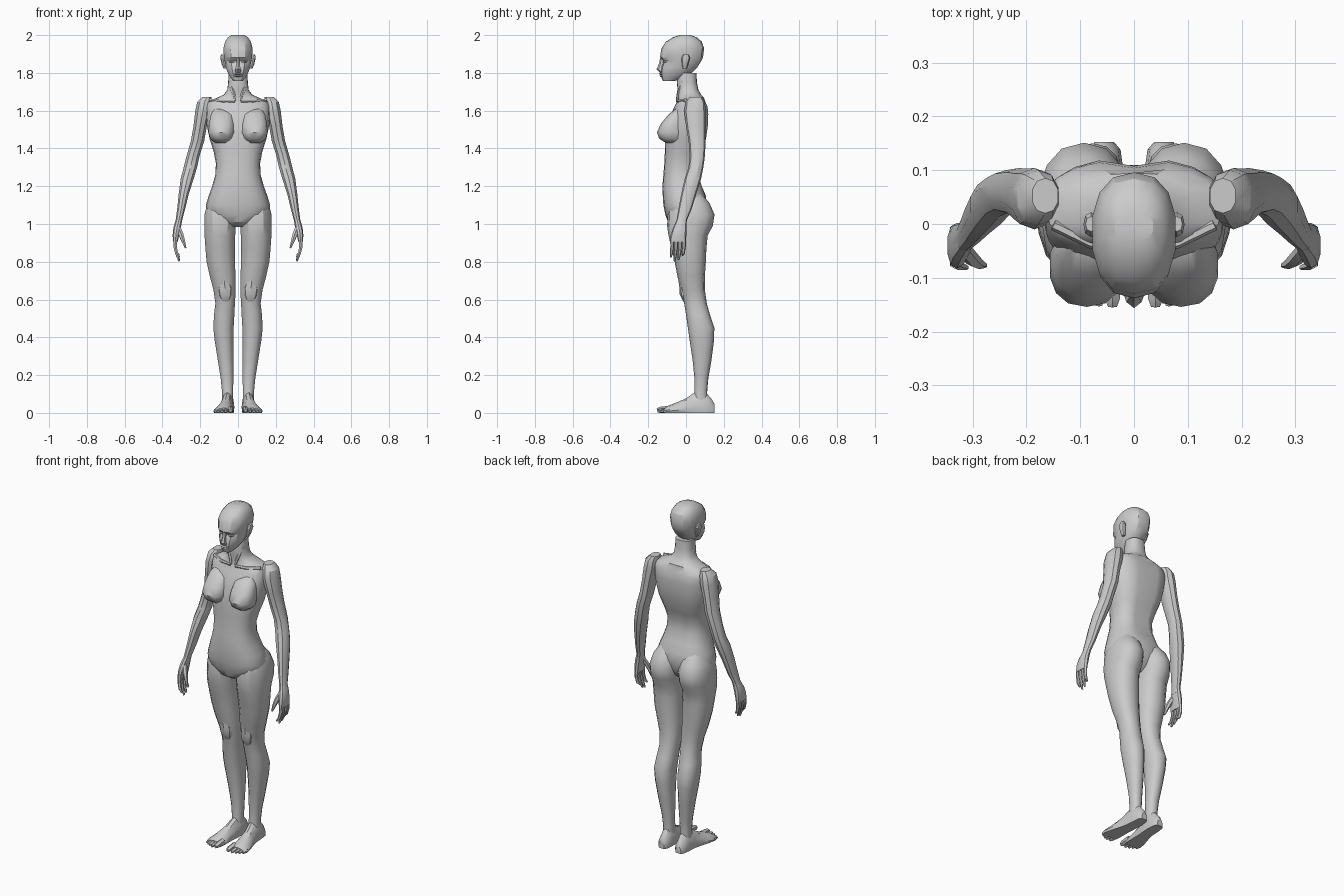
import bpy, bmesh, math
from mathutils import Vector

skin = bpy.data.materials.new("matte grey")
skin.diffuse_color = (0.6, 0.6, 0.6, 1)


def sp(v, p):
    return math.copysign(abs(v) ** p, v)


def make(name, loops, mirror=False, angle=32, edit=None):
    """Skin a list of point rings into a closed solid."""
    bm = bmesh.new()
    rings = [[bm.verts.new(p) for p in loop] for loop in loops]
    n = len(rings[0])
    for a, b in zip(rings, rings[1:]):
        for i in range(n):
            j = (i + 1) % n
            bm.faces.new((a[i], a[j], b[j], b[i]))
    bm.faces.new(rings[0])
    bm.faces.new(rings[-1])
    if edit:
        for v in bm.verts:
            edit(v.co)
    bmesh.ops.recalc_face_normals(bm, faces=bm.faces)
    mesh = bpy.data.meshes.new(name)
    bm.to_mesh(mesh)
    bm.free()
    mesh.materials.append(skin)
    ob = bpy.data.objects.new(name, mesh)
    bpy.context.collection.objects.link(ob)
    bpy.ops.object.select_all(action='DESELECT')
    ob.select_set(True)
    bpy.context.view_layer.objects.active = ob
    bpy.ops.object.shade_smooth_by_angle(angle=math.radians(angle))
    if mirror:
        ob.modifiers.new("mirror", 'MIRROR')
    return ob


def stack(name, rows, sides=12, power=0.9, **kw):
    """Horizontal sections: z, centre x, half width, front y, back y."""
    loops = []
    for z, cx, hw, yf, yb in rows:
        loop = []
        for i in range(sides):
            t = 2 * math.pi * i / sides
            loop.append((cx + hw * sp(math.sin(t), power),
                         (yf + yb) / 2 - (yb - yf) / 2 * sp(math.cos(t), power), z))
        loops.append(loop)
    return make(name, loops, **kw)


def tube(name, pts, radii, sides=6, **kw):
    """Round sections following a path."""
    pts = [Vector(p) for p in pts]
    loops = []
    for k, p in enumerate(pts):
        d = (pts[min(k + 1, len(pts) - 1)] - pts[max(k - 1, 0)]).normalized()
        ref = Vector((1, 0, 0)) if abs(d.x) < 0.8 else Vector((0, 0, 1))
        u = d.cross(ref).normalized()
        w = d.cross(u)
        loops.append([p + radii[k] * (u * math.cos(2 * math.pi * i / sides)
                                      + w * math.sin(2 * math.pi * i / sides)) for i in range(sides)])
    return make(name, loops, **kw)


# torso and neck, with a shallow groove down the spine
def spine(co):
    if abs(co.x) < 0.01 and co.y > 0 and 1.15 < co.z < 1.66:
        co.y -= 0.014


torso = [(0.985, 0.03, -0.06, 0.05), (1.01, 0.10, -0.095, 0.08), (1.05, 0.162, -0.11, 0.1),
         (1.10, 0.17, -0.12, 0.11), (1.15, 0.155, -0.123, 0.105), (1.20, 0.137, -0.125, 0.088),
         (1.26, 0.12, -0.12, 0.068), (1.32, 0.117, -0.115, 0.064), (1.38, 0.128, -0.112, 0.085),
         (1.45, 0.15, -0.11, 0.11), (1.52, 0.165, -0.1, 0.12), (1.58, 0.17, -0.08, 0.122),
         (1.62, 0.17, -0.062, 0.118), (1.648, 0.163, -0.047, 0.105), (1.668, 0.112, -0.042, 0.095),
         (1.685, 0.075, -0.042, 0.08), (1.71, 0.057, -0.045, 0.066), (1.75, 0.052, -0.048, 0.058),
         (1.80, 0.05, -0.04, 0.055)]
stack("torso", [(z, 0, w, f, b) for z, w, f, b in torso], 20, 0.82, edit=spine)

# bust
stack("bust", [(1.43, 0.085, 0.038, -0.108, 0), (1.452, 0.088, 0.06, -0.142, 0),
               (1.485, 0.088, 0.07, -0.154, 0), (1.53, 0.087, 0.068, -0.134, 0),
               (1.58, 0.085, 0.06, -0.092, 0), (1.61, 0.085, 0.04, -0.055, 0)],
      14, 0.85, mirror=True, angle=40)

# throat tendons and collar bones
tube("throat_tendon", [(0.042, -0.015, 1.76), (0.03, -0.036, 1.71), (0.012, -0.047, 1.655)],
     [0.008, 0.01, 0.007], mirror=True)
tube("collar_bone", [(0.015, -0.046, 1.65), (0.08, -0.036, 1.65), (0.15, -0.002, 1.655)],
     [0.008, 0.01, 0.01], mirror=True)

# head
head = [(1.757, 0.026, -0.122, -0.06), (1.775, 0.04, -0.13, -0.01), (1.80, 0.055, -0.134, 0.03),
        (1.83, 0.066, -0.133, 0.06), (1.862, 0.072, -0.119, 0.08), (1.882, 0.076, -0.138, 0.09),
        (1.93, 0.079, -0.13, 0.096), (1.965, 0.07, -0.107, 0.084), (1.988, 0.055, -0.07, 0.058),
        (2.0, 0.036, -0.035, 0.025)]
stack("head", [(z, 0, w, f, b) for z, w, f, b in head], 14, 0.85, angle=28)

# face details
stack("nose", [(1.80, 0, 0.012, -0.138, -0.11), (1.809, 0, 0.019, -0.147, -0.11),
               (1.82, 0, 0.016, -0.156, -0.11), (1.85, 0, 0.009, -0.143, -0.11),
               (1.88, 0, 0.01, -0.137, -0.11)], 6, 0.9)
for lip, z, depth in (("upper_lip", 1.795, -0.143), ("lower_lip", 1.784, -0.14)):
    stack(lip, [(z - 0.005, 0, 0.016, depth + 0.006, -0.1), (z, 0, 0.024, depth, -0.1),
                (z + 0.005, 0, 0.016, depth + 0.006, -0.1)], 10)
tube("eye", [(0.018, -0.115, 1.858), (0.032, -0.115, 1.86), (0.046, -0.105, 1.858)],
     [0.003, 0.008, 0.003], mirror=True)
stack("ear", [(1.822, 0.068, 0.008, -0.018, 0.004), (1.845, 0.074, 0.012, -0.022, 0.012),
              (1.88, 0.08, 0.014, -0.024, 0.022), (1.897, 0.08, 0.01, -0.014, 0.014)],
      8, mirror=True)

# legs, whose tops form the buttocks
stack("leg", [(1.17, 0.08, 0.05, -0.06, 0.075), (1.11, 0.09, 0.075, -0.085, 0.125),
              (1.05, 0.093, 0.086, -0.097, 0.151), (0.99, 0.095, 0.085, -0.1, 0.142),
              (0.94, 0.096, 0.083, -0.093, 0.115), (0.87, 0.094, 0.08, -0.076, 0.108),
              (0.80, 0.091, 0.077, -0.06, 0.105), (0.72, 0.081, 0.069, -0.045, 0.1),
              (0.65, 0.071, 0.06, -0.026, 0.1), (0.58, 0.068, 0.053, -0.01, 0.11),
              (0.52, 0.073, 0.055, 0.0, 0.127), (0.45, 0.077, 0.055, 0.01, 0.15),
              (0.38, 0.074, 0.05, 0.02, 0.148), (0.28, 0.066, 0.042, 0.035, 0.135),
              (0.18, 0.058, 0.034, 0.045, 0.118), (0.11, 0.055, 0.03, 0.045, 0.112),
              (0.05, 0.055, 0.03, 0.04, 0.115)], 14, 0.88, mirror=True)
stack("kneecap", [(0.59, 0.067, 0.022, -0.014, 0.03), (0.625, 0.067, 0.038, -0.033, 0.03),
                  (0.66, 0.069, 0.042, -0.035, 0.03), (0.70, 0.073, 0.03, -0.04, 0.03)],
      8, mirror=True)

# feet: sections from heel to ball, flat underneath
loops = []
for y, cx, hw, h in [(0.152, 0.055, 0.018, 0.045), (0.138, 0.055, 0.03, 0.07), (0.095, 0.055, 0.036, 0.12),
                     (0.045, 0.058, 0.036, 0.108), (0, 0.065, 0.04, 0.077), (-0.05, 0.073, 0.048, 0.055),
                     (-0.095, 0.078, 0.053, 0.038), (-0.115, 0.076, 0.048, 0.026)]:
    section = [(-0.9, 0), (0.9, 0), (1, 0.25), (0.85, 0.55), (0.45, 0.88),
               (0, 1), (-0.45, 0.92), (-0.85, 0.6), (-1, 0.25)]
    loops.append([(cx + a * hw, y, b * h) for a, b in section])
make("foot", loops, mirror=True)
for i, (x, r, tip) in enumerate([(0.04, 0.016, -0.153), (0.065, 0.011, -0.152), (0.085, 0.01, -0.144),
                                 (0.102, 0.009, -0.134), (0.118, 0.009, -0.122)]):
    tube(f"toe_{i + 1}", [(x, -0.085, r + 0.006), (x, tip + 0.015, r), (x, tip, r * 0.8)],
         [r, r, r * 0.6], mirror=True)

# arms
stack("arm", [(1.672, 0.165, 0.025, 0.02, 0.085), (1.645, 0.178, 0.04, -0.002, 0.1),
              (1.60, 0.185, 0.043, -0.01, 0.104), (1.52, 0.2, 0.037, 0.0, 0.103),
              (1.44, 0.214, 0.037, 0.014, 0.104), (1.36, 0.238, 0.036, 0.02, 0.1),
              (1.30, 0.252, 0.037, 0.013, 0.092), (1.24, 0.269, 0.036, -0.007, 0.08),
              (1.16, 0.287, 0.028, -0.025, 0.055), (1.08, 0.301, 0.022, -0.04, 0.03),
              (1.02, 0.313, 0.018, -0.05, 0.005), (0.99, 0.32, 0.02, -0.06, 0.002)],
      10, 0.9, mirror=True)

# hands
stack("palm", [(1.02, 0.313, 0.017, -0.05, 0.004), (0.98, 0.323, 0.02, -0.068, 0.002),
               (0.94, 0.329, 0.018, -0.082, 0.002), (0.905, 0.331, 0.012, -0.084, -0.002)],
      10, 0.8, mirror=True)
for i, (y, tip) in enumerate([(-0.073, 0.825), (-0.052, 0.803), (-0.031, 0.81), (-0.011, 0.835)]):
    tube(f"finger_{i + 1}", [(0.331, y, 0.925), (0.333, y, 0.88), (0.325, y - 0.004, 0.845),
                             (0.311, y - 0.008, tip)], [0.011, 0.01, 0.009, 0.005], mirror=True)
tube("thumb", [(0.318, -0.045, 0.985), (0.3, -0.066, 0.94), (0.288, -0.074, 0.905),
               (0.277, -0.077, 0.872)], [0.014, 0.014, 0.01, 0.005], mirror=True)
